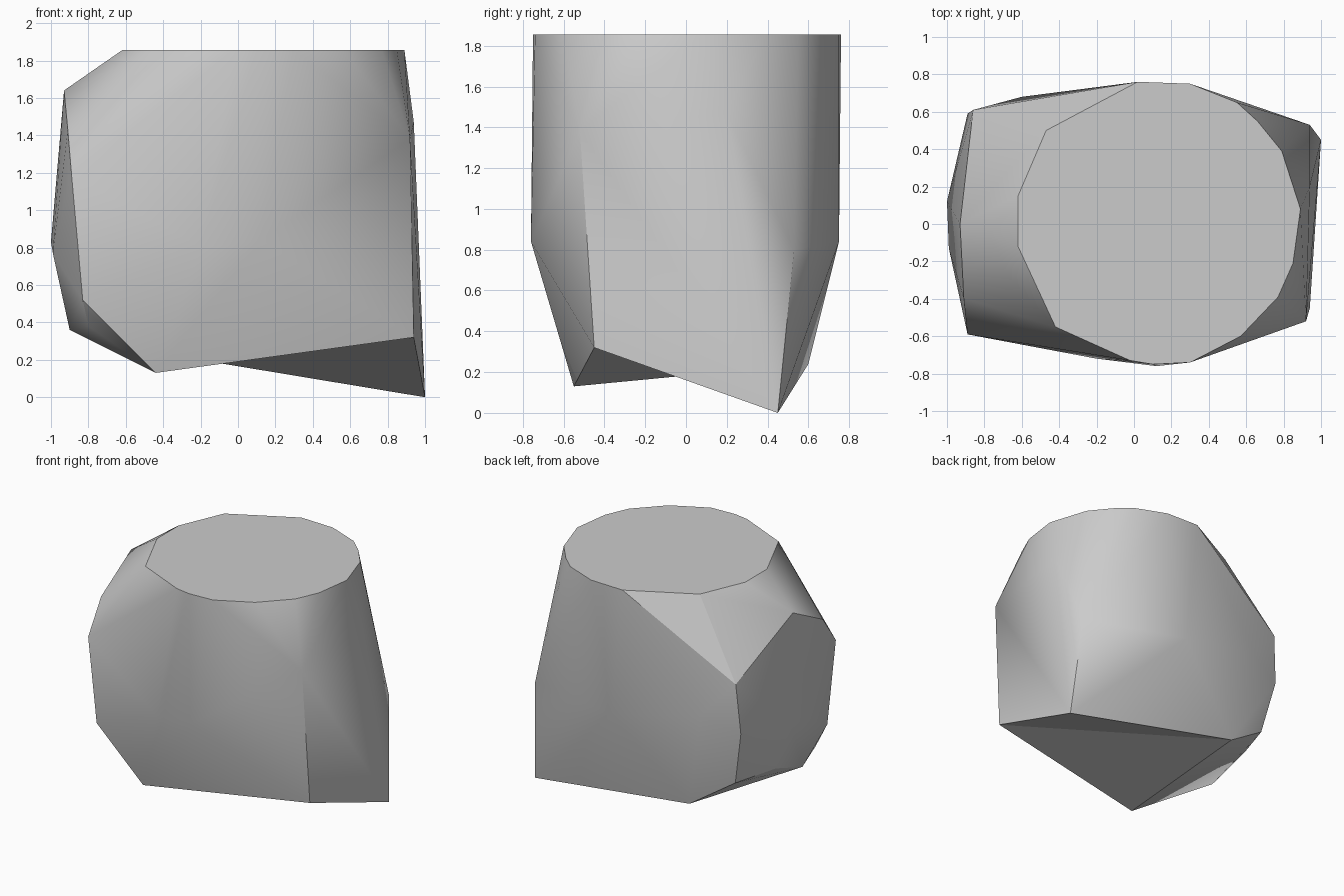
import bpy
import bmesh
from math import radians
from mathutils import Vector

default = bpy.data.objects.get("Cube")
if default:
    bpy.data.objects.remove(default, do_unlink=True)


def make_material(name, level):
    material = bpy.data.materials.new(name)
    material.use_nodes = True
    colour = (level, level, level, 1)
    material.diffuse_color = colour
    material.node_tree.nodes["Principled BSDF"].inputs["Base Color"].default_value = colour
    return material


def fold_inward(bm, start, end):
    """Turn the ridge between two corners into a valley across it."""
    def corner(place):
        return min(bm.verts, key=lambda v: (v.co - Vector(place)).length)

    ridge = bm.edges.get((corner(start), corner(end)))
    if ridge:
        bmesh.ops.rotate_edges(bm, edges=[ridge], use_ccw=False)


def build_hull(name, points, valley, material):
    """Wrap a tight faceted skin around the corner points."""
    bm = bmesh.new()
    for point in points:
        bm.verts.new(point)
    bmesh.ops.convex_hull(bm, input=bm.verts[:])
    loose = [v for v in bm.verts if not v.link_faces]
    bmesh.ops.delete(bm, geom=loose, context='VERTS')
    fold_inward(bm, *valley)
    # merge the triangles of each flat face
    bmesh.ops.dissolve_limit(bm, angle_limit=radians(1), verts=bm.verts[:], edges=bm.edges[:])
    bmesh.ops.recalc_face_normals(bm, faces=bm.faces[:])
    mesh = bpy.data.meshes.new(name)
    bm.to_mesh(mesh)
    bm.free()
    mesh.materials.append(material)
    obj = bpy.data.objects.new(name, mesh)
    bpy.context.collection.objects.link(obj)
    return obj


# flat top outline, going round from the back
TOP = 1.855
rim = [(.02, .76), (.3, .75), (.55, .65), (.66, .55), (.79, .39), (.89, .08),
       (.85, -.21), (.77, -.39), (.57, -.6), (.3, -.74), (.1, -.75), (-.02, -.73),
       (-.42, -.55), (-.62, -.12), (-.62, .15), (-.47, .5)]

# flat cut on the left side
low_corner = (1, .45, 0)
left_side = [(.92, -.52, 1.38), (.94, -.45, .32), low_corner,
             (.94, .53, .8), (.94, .2, 1.47)]

# bulging cap on the right side
right_side = [(-.93, 0, 1.64), (-.91, -.4, 1.43), (-.89, -.59, 1.19), (-.83, -.57, .52),
              (-.86, .61, 1.29), (-.89, .59, .9), (-1, .12, .83), (-.99, -.13, .77)]

# slanted underside
front_corner = (-.44, -.55, .13)
underside = [front_corner, (-.45, .6, .24), (-.8, .53, .47),
             (-.92, .2, .49), (-.9, -.16, .36), (-.8, -.47, .38)]

# widest points of the front and back walls
walls = [(.12, -.76, .84), (-.2, -.72, .8), (.12, .75, .84), (-.6, .68, 1)]

points = [(x, y, TOP) for x, y in rim] + left_side + right_side + underside + walls
body = build_hull("cut_stone_body", points, (low_corner, front_corner),
                  make_material("plain grey", .6))

# soft walls, crisp cuts
bpy.ops.object.select_all(action='DESELECT')
body.select_set(True)
bpy.context.view_layer.objects.active = body
bpy.ops.object.shade_smooth_by_angle(angle=radians(27))
